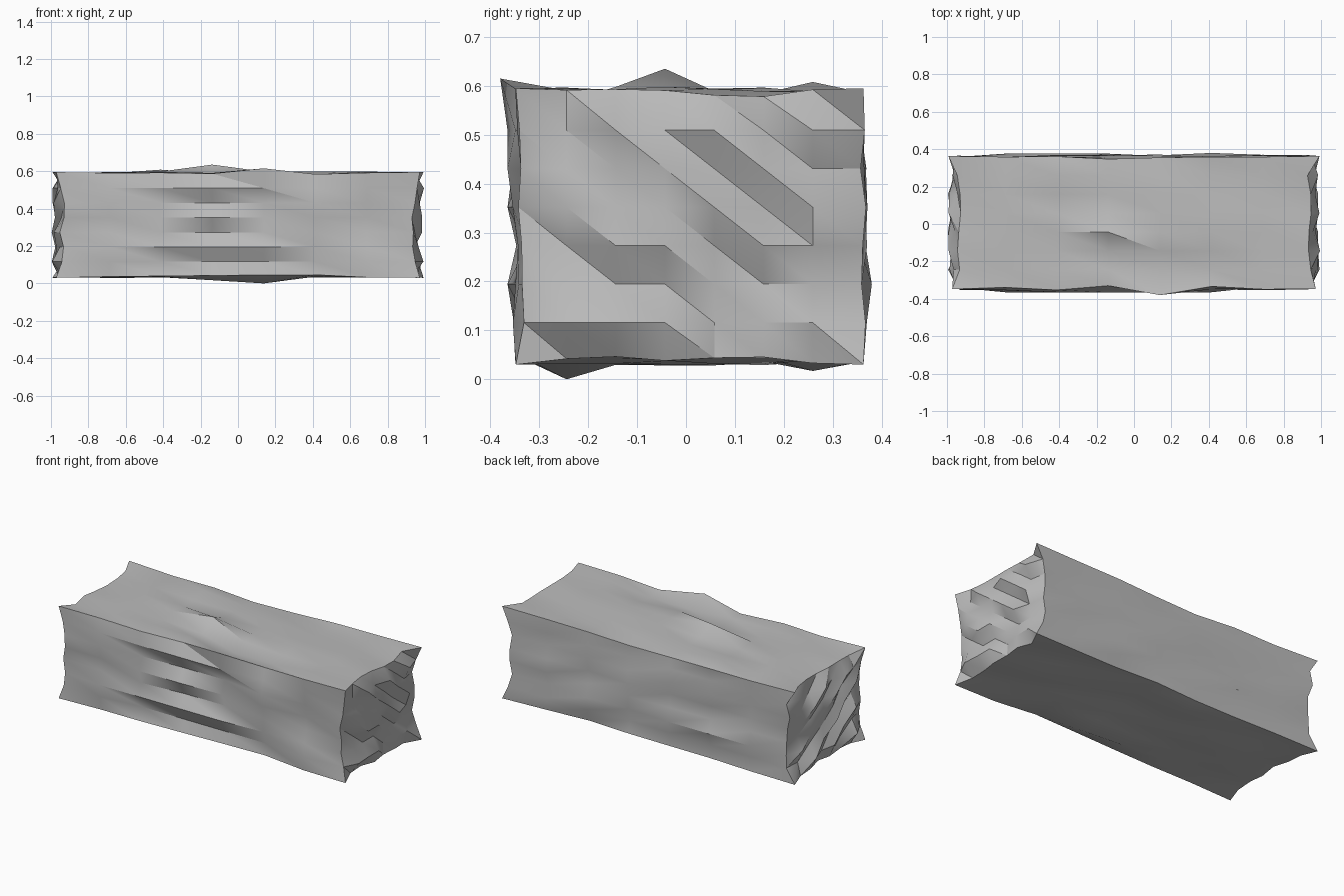
import bpy
import bmesh
import random
from mathutils import Vector

random.seed(11)
cube = bpy.data.objects.get("Cube")
if cube:
    bpy.data.objects.remove(cube, do_unlink=True)

CELLS = 7  # cells along every side of the beam
LOW = Vector((-0.965, -0.345, 0.037))
HIGH = Vector((0.965, 0.36, 0.588))
ROUGHNESS = Vector((.016, .012, .009))      # random offset across x, y and z
CORNER_FLARE = Vector((.007, .003, .007))
BACK_FLARE = .02                            # extra length of the back corners
EDGE_WEAR = Vector((-.022, -.004, -.003))
RIDGE = .015                                # diagonal splinters on both ends
LEDGE = .02                                 # height of a chipped ledge
carving = {}


def ledge(face, row, first, last, height=LEDGE):
    """Raise or sink a run of points along one row of a face."""
    for column in range(first, last + 1):
        carving[face, column, row] = height


# Ledges on the front, with hollows beneath them
for row, first, last in ((2, 1, 4), (4, 2, 3), (6, 2, 4), (5, 5, 5)):
    ledge("front", row, first, last)
    ledge("front", row - 1, first + 1, last + 1, -LEDGE)
ledge("front", 3, 6, 6, -LEDGE)

# Chipped steps on the right end
for row, first, last in ((4, 1, 1), (4, 4, 4), (3, 2, 3), (3, 5, 5), (1, 2, 3), (6, 6, 6)):
    ledge("right", row, first, last)
    ledge("right", row - 1, first, last + 1, -LEDGE)

# Swelling low on the back
ledge("back", 2, 1, 3, LEDGE * .8)
ledge("back", 1, 2, 4, -LEDGE / 2)
ledge("back", 2, 5, 5)

# Ridge on the top and swelling underneath
ledge("top", 3, 2, 6, LEDGE / 2)
ledge("top", 3, 3, 3, .047)
ledge("top", 2, 3, 3, -LEDGE)
ledge("top", 2, 4, 4, LEDGE / 2)
ledge("top", 1, 4, 5, -LEDGE)
ledge("top", 6, 2, 2)
ledge("bottom", 1, 3, 3)
ledge("bottom", 1, 4, 4, .037)
ledge("bottom", 6, 3, 3)

FACE_NAMES = (("left", "right"), ("front", "back"), ("bottom", "top"))


def spread(amount):
    return random.uniform(-amount, amount)


def face_offset(axis, cell):
    """Outward offset of a point inside one face."""
    face = FACE_NAMES[axis][cell[axis] // CELLS]
    column, row = [cell[b] for b in range(3) if b != axis]
    offset = spread(ROUGHNESS[axis])
    if axis == 0:
        offset += -RIDGE if (column + row) % 2 else RIDGE
    return carving.get((face, column, row), offset)


def place(cell):
    """Position of a surface point, pushed off the plain box."""
    pos = Vector([LOW[a] + (HIGH[a] - LOW[a]) * cell[a] / CELLS for a in range(3)])
    outer = [a for a in range(3) if cell[a] in (0, CELLS)]
    for a in outer:
        if len(outer) == 3:
            offset = CORNER_FLARE[a]
            if a == 0 and cell[1]:
                offset += BACK_FLARE
        elif len(outer) == 2:
            offset = EDGE_WEAR[a] + spread(ROUGHNESS[a])
        else:
            offset = face_offset(a, cell)
        pos[a] += offset if cell[a] else -offset
    # One splinter on the upper front edge
    if cell == (4, 0, CELLS):
        pos.y, pos.z = -.38, .615
    return pos


# Triangulated skin of the beam
bm = bmesh.new()
points = {}


def point(axis, side, u, v):
    """Shared skin point at column u and row v of a face."""
    cell = [u, v]
    cell.insert(axis, side)
    cell = tuple(cell)
    if cell not in points:
        points[cell] = bm.verts.new(place(cell))
    return points[cell]


for axis in range(3):
    for side in (0, CELLS):
        for u in range(CELLS):
            for v in range(CELLS):
                a = point(axis, side, u, v)
                b = point(axis, side, u + 1, v)
                c = point(axis, side, u + 1, v + 1)
                d = point(axis, side, u, v + 1)
                bm.faces.new((a, b, d))
                bm.faces.new((b, c, d))
bmesh.ops.recalc_face_normals(bm, faces=bm.faces)

mesh = bpy.data.meshes.new("rough_beam")
bm.to_mesh(mesh)
bm.free()
beam = bpy.data.objects.new("rough_beam", mesh)
bpy.context.collection.objects.link(beam)

# Plain grey material
grey = bpy.data.materials.new("stone_grey")
grey.use_nodes = True
colour = (0.5, 0.5, 0.5, 1)
grey.diffuse_color = colour
grey.node_tree.nodes["Principled BSDF"].inputs["Base Color"].default_value = colour
mesh.materials.append(grey)

# Soft shading that keeps the chipped ridges crisp
bpy.context.view_layer.objects.active = beam
beam.select_set(True)
bpy.ops.object.shade_smooth_by_angle(angle=0.52)
